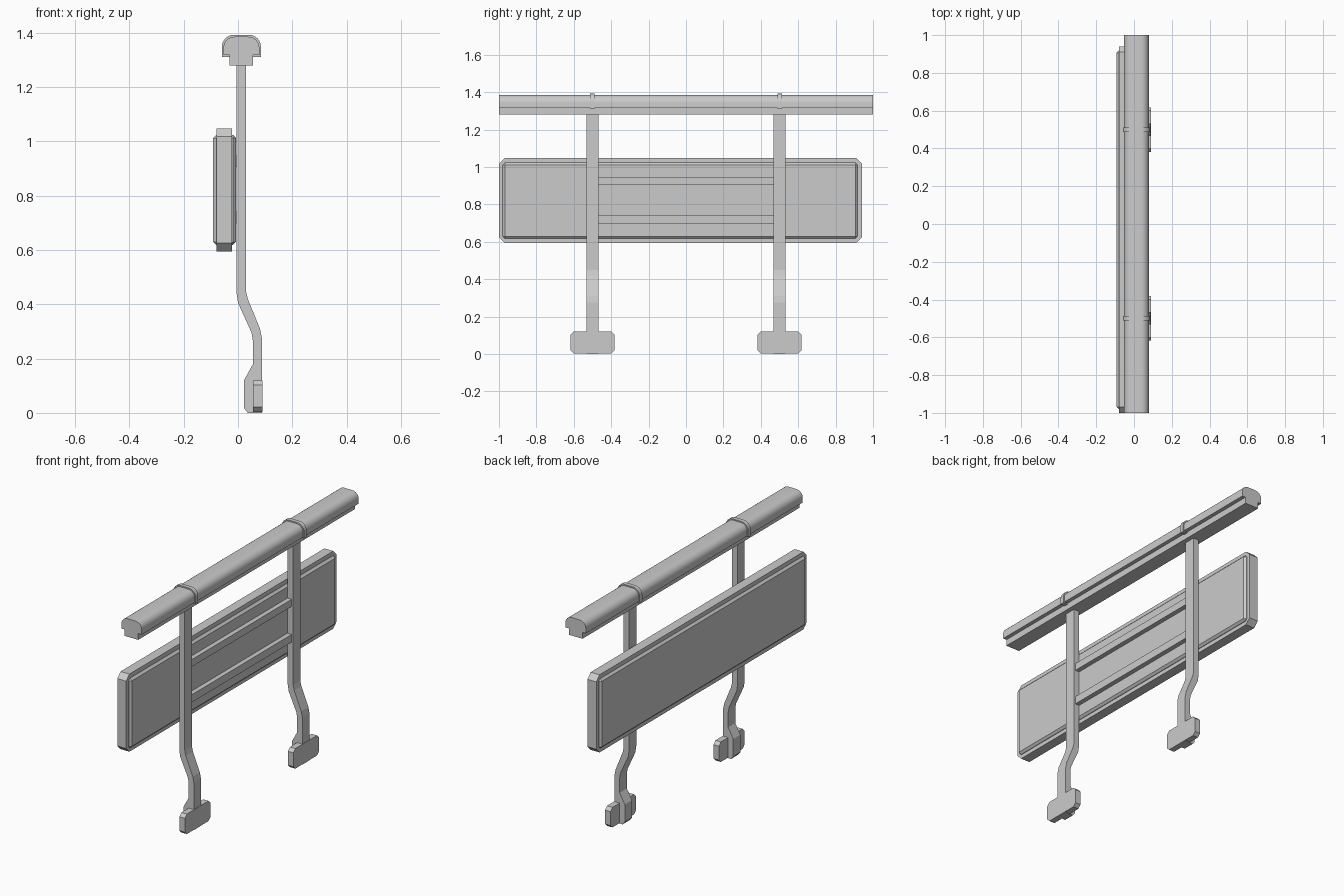
import bpy, bmesh, math

cube = bpy.data.objects.get("Cube")
if cube:
    bpy.data.objects.remove(cube, do_unlink=True)

grey = bpy.data.materials.new("light grey metal")
grey.use_nodes = True
grey.diffuse_color = (0.6, 0.6, 0.6, 1)
grey.node_tree.nodes["Principled BSDF"].inputs["Base Color"].default_value = (0.6, 0.6, 0.6, 1)


def prism(name, pts, axis, lo, hi, bevel=0, smooth=False):
    """Extrude a 2D outline from lo to hi: axis 'x' takes (y, z), axis 'y' takes (x, z)."""
    bm = bmesh.new()
    place = (lambda p, d: (d, p[0], p[1])) if axis == "x" else (lambda p, d: (p[0], d, p[1]))
    a = [bm.verts.new(place(p, lo)) for p in pts]
    b = [bm.verts.new(place(p, hi)) for p in pts]
    bm.faces.new(a)
    bm.faces.new(b[::-1])
    n = len(pts)
    for i in range(n):
        j = (i + 1) % n
        bm.faces.new((a[i], b[i], b[j], a[j]))
    bmesh.ops.recalc_face_normals(bm, faces=bm.faces)
    if bevel:
        bmesh.ops.bevel(bm, geom=bm.edges[:], offset=bevel, segments=1, affect="EDGES")
    me = bpy.data.meshes.new(name)
    bm.to_mesh(me)
    bm.free()
    me.materials.append(grey)
    ob = bpy.data.objects.new(name, me)
    bpy.context.collection.objects.link(ob)
    if smooth:
        bpy.ops.object.select_all(action="DESELECT")
        ob.select_set(True)
        bpy.context.view_layer.objects.active = ob
        bpy.ops.object.shade_smooth_by_angle(angle=math.radians(35))
    return ob


def rect(u0, u1, v0, v1, c=0.0):
    """Rectangle outline, with corners cut by c."""
    if not c:
        return [(u0, v0), (u1, v0), (u1, v1), (u0, v1)]
    return [(u0 + c, v0), (u1 - c, v0), (u1, v0 + c), (u1, v1 - c),
            (u1 - c, v1), (u0 + c, v1), (u0, v1 - c), (u0, v0 + c)]


def dome(half, base, top, radius, cx=0.0125, steps=6):
    """Flat-bottomed outline with two rounded upper corners."""
    pts = [(cx - half, base), (cx + half, base)]
    for side, start in ((1, 0), (-1, 90)):
        for i in range(steps + 1):
            t = math.radians(start + 90 * i / steps)
            pts.append((cx + side * (half - radius) + radius * math.cos(t),
                        top - radius + radius * math.sin(t)))
    return pts


# Handrail: domed cap with a narrower rib below
cap = dome(0.066, 1.317, 1.385, 0.04)
cap = [(-0.032, 1.317), (-0.032, 1.28), (0.056, 1.28), (0.056, 1.317)] + cap[1:] + cap[:1]
prism("handrail", cap, "y", -1, 1, smooth=True)

# Panel: frame with cut corners and a chamfered board standing proud on both sides
prism("panel_frame", rect(-1.0, 0.94, 0.595, 1.048, 0.03), "x", -0.079, -0.022)
prism("panel_board", rect(-0.98, 0.918, 0.618, 1.024), "x", -0.092, -0.007, bevel=0.012)

# Two cross rails between the posts
for name, z0, z1 in (("upper_cross_rail", 0.905, 0.947), ("lower_cross_rail", 0.697, 0.742)):
    prism(name, rect(-0.47, 0.47, z0, z1), "x", -0.02, 0.02)

# Cranked posts, with their clamps and foot plates
post = [(-0.006, 1.3), (-0.006, 0.445), (0.0, 0.405), (0.05, 0.295), (0.055, 0.265),
        (0.055, 0.18), (0.022, 0.12), (0.022, 0.018), (0.036, 0.0), (0.088, 0.0),
        (0.088, 0.275), (0.081, 0.31), (0.036, 0.42), (0.029, 0.45), (0.029, 1.3)]
for side, y in (("front", -0.5), ("back", 0.5)):
    prism(side + "_post", post, "y", y - 0.033, y + 0.033)
    prism(side + "_rail_clamp", dome(0.072, 1.311, 1.392, 0.044), "y", y - 0.012, y + 0.012, smooth=True)
    prism(side + "_foot_plate", rect(y - 0.118, y + 0.118, 0.003, 0.12, 0.018), "x", 0.055, 0.09)
